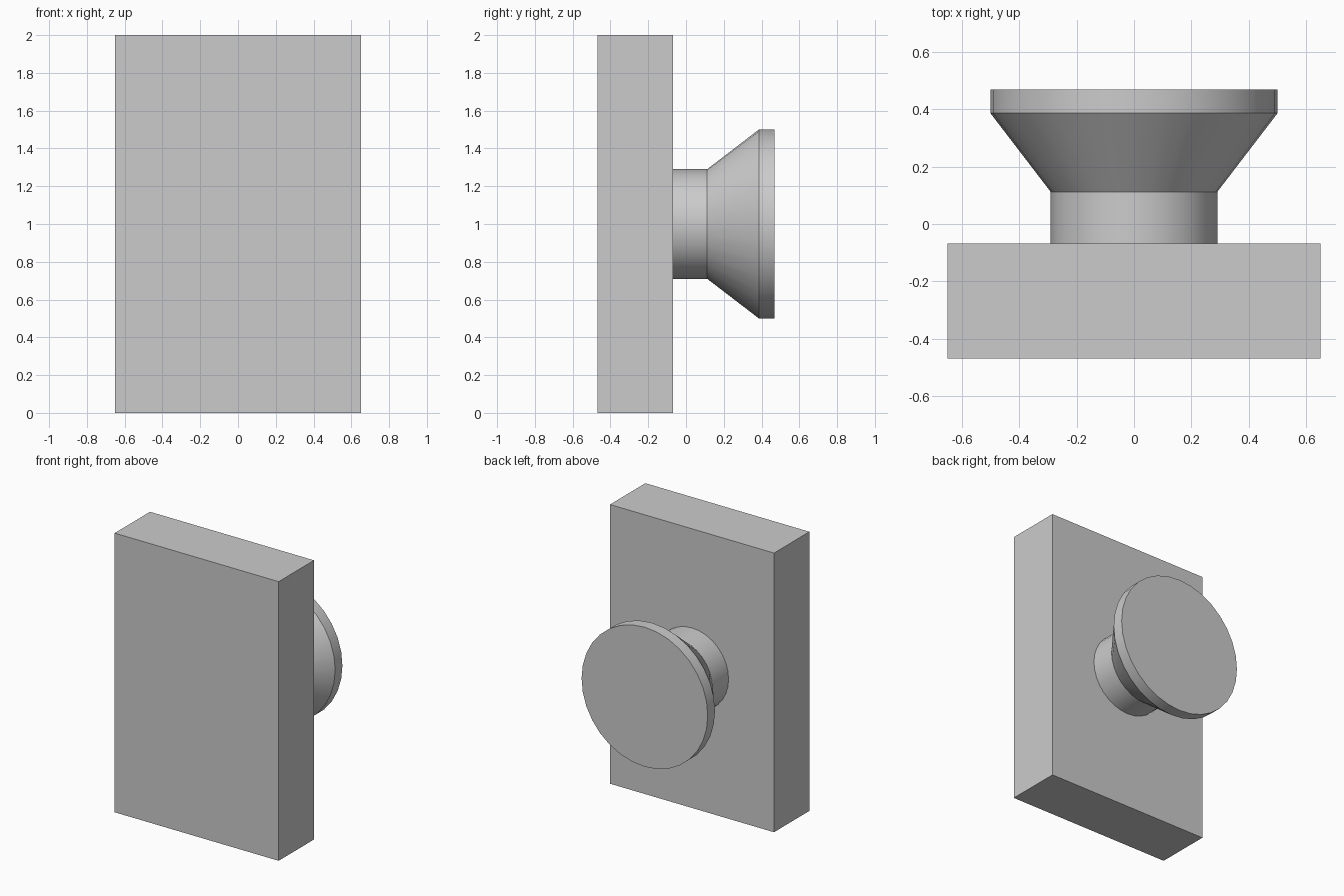
import bpy, bmesh, math
from mathutils import Matrix, Vector

if "Cube" in bpy.data.objects:
    bpy.data.objects.remove(bpy.data.objects["Cube"], do_unlink=True)

# Plain grey for every part
grey = bpy.data.materials.new("plain_grey")
grey.use_nodes = True
colour = (0.6, 0.6, 0.6, 1)
grey.diffuse_color = colour
grey.node_tree.nodes["Principled BSDF"].inputs["Base Color"].default_value = colour


def add_object(name, bm):
    bmesh.ops.recalc_face_normals(bm, faces=bm.faces)
    mesh = bpy.data.meshes.new(name)
    bm.to_mesh(mesh)
    bm.free()
    mesh.materials.append(grey)
    obj = bpy.data.objects.new(name, mesh)
    bpy.context.collection.objects.link(obj)
    return obj


# Upright slab
bm = bmesh.new()
bmesh.ops.create_cube(bm, size=1)
bmesh.ops.scale(bm, vec=(1.3, 0.4, 2), verts=bm.verts)
bmesh.ops.translate(bm, vec=(0, -0.268, 1), verts=bm.verts)
add_object("back_plate", bm)

# Turned knob: neck, flared cone and rim, as (radius, y) rings
SIDES = 32
profile = [(0.29, -0.068), (0.29, 0.112), (0.5, 0.386), (0.5, 0.468)]
bm = bmesh.new()
rings = []
for radius, y in profile:
    angles = [math.tau * i / SIDES for i in range(SIDES)]
    rings.append([bm.verts.new((radius * math.cos(a), y, 1 + radius * math.sin(a))) for a in angles])
for low, high in zip(rings, rings[1:]):
    for i in range(SIDES):
        j = (i + 1) % SIDES
        bm.faces.new((low[i], low[j], high[j], high[i]))
bm.faces.new(rings[0])
bm.faces.new(rings[-1])
knob = add_object("knob", bm)

# Smooth sides with crisp ring edges
bpy.ops.object.select_all(action="DESELECT")
knob.select_set(True)
bpy.context.view_layer.objects.active = knob
bpy.ops.object.shade_smooth_by_angle(angle=math.radians(25))
